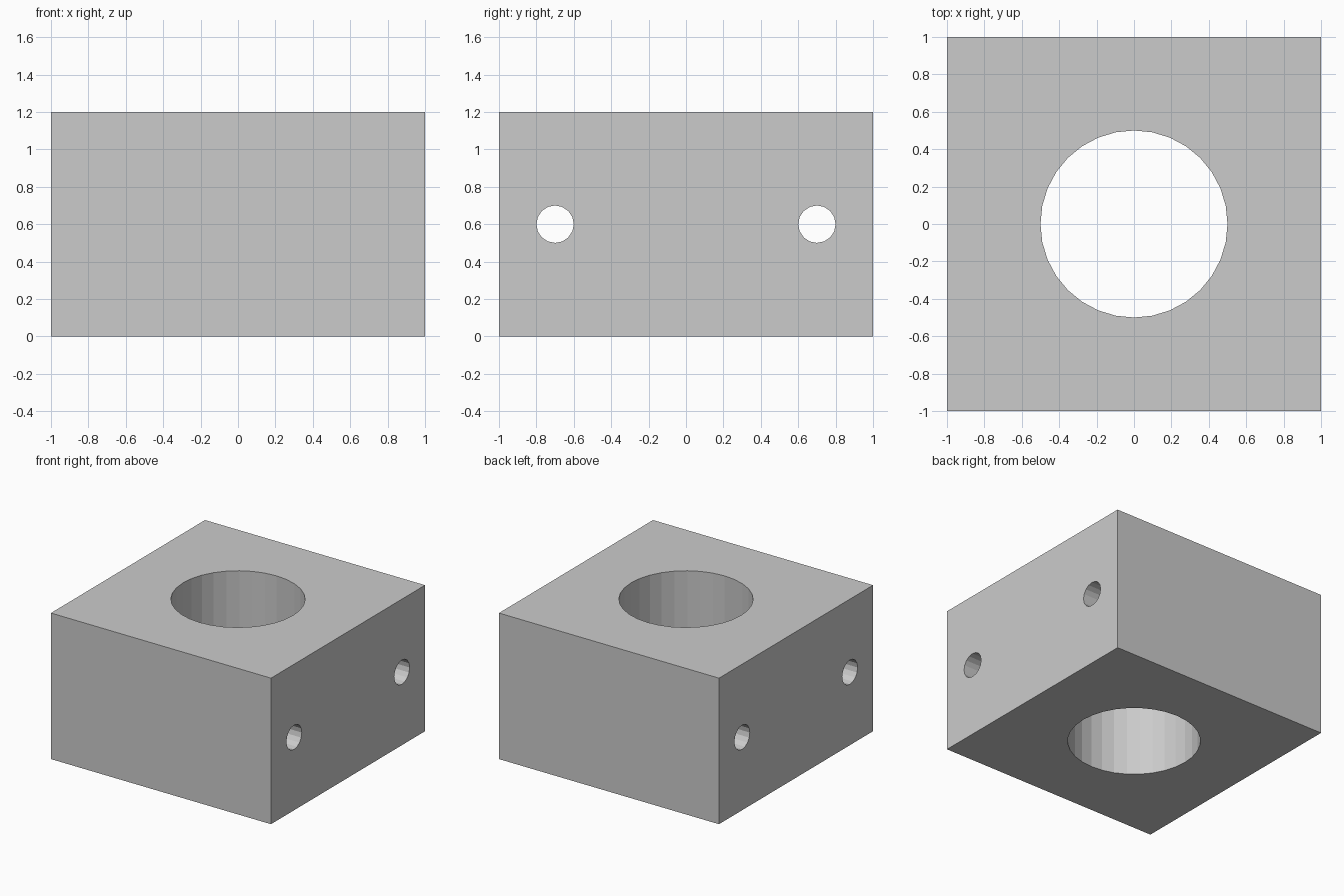
import bpy
from math import pi

if "Cube" in bpy.data.objects:
    bpy.data.objects.remove(bpy.data.objects["Cube"])


def cut_hole(target, name, radius, depth, location, rotation, sides):
    """Drill a round hole right through the target."""
    bpy.ops.mesh.primitive_cylinder_add(vertices=sides, radius=radius, depth=depth,
                                        location=location, rotation=rotation)
    cutter = bpy.context.object
    cutter.name = name
    cutter.hide_render = True
    mod = target.modifiers.new(name, 'BOOLEAN')
    mod.operation = 'DIFFERENCE'
    mod.solver = 'EXACT'
    mod.object = cutter
    bpy.context.view_layer.objects.active = target
    bpy.ops.object.modifier_apply(modifier=mod.name)
    bpy.data.objects.remove(cutter, do_unlink=True)


# Solid block
bpy.ops.mesh.primitive_cube_add(size=1, location=(0, 0, 0.6))
block = bpy.context.object
block.name = "bored_block"
block.scale = (2, 2, 1.2)
bpy.ops.object.transform_apply(location=True, rotation=False, scale=True)

# Large vertical bore
cut_hole(block, "main_bore", 0.5, 2, (0, 0, 0.6), (0, 0, 0), 32)

# Two bolt holes running from side to side
for y in (-0.7, 0.7):
    cut_hole(block, "bolt_hole", 0.1, 3, (0, y, 0.6), (0, pi / 2, 0), 16)
